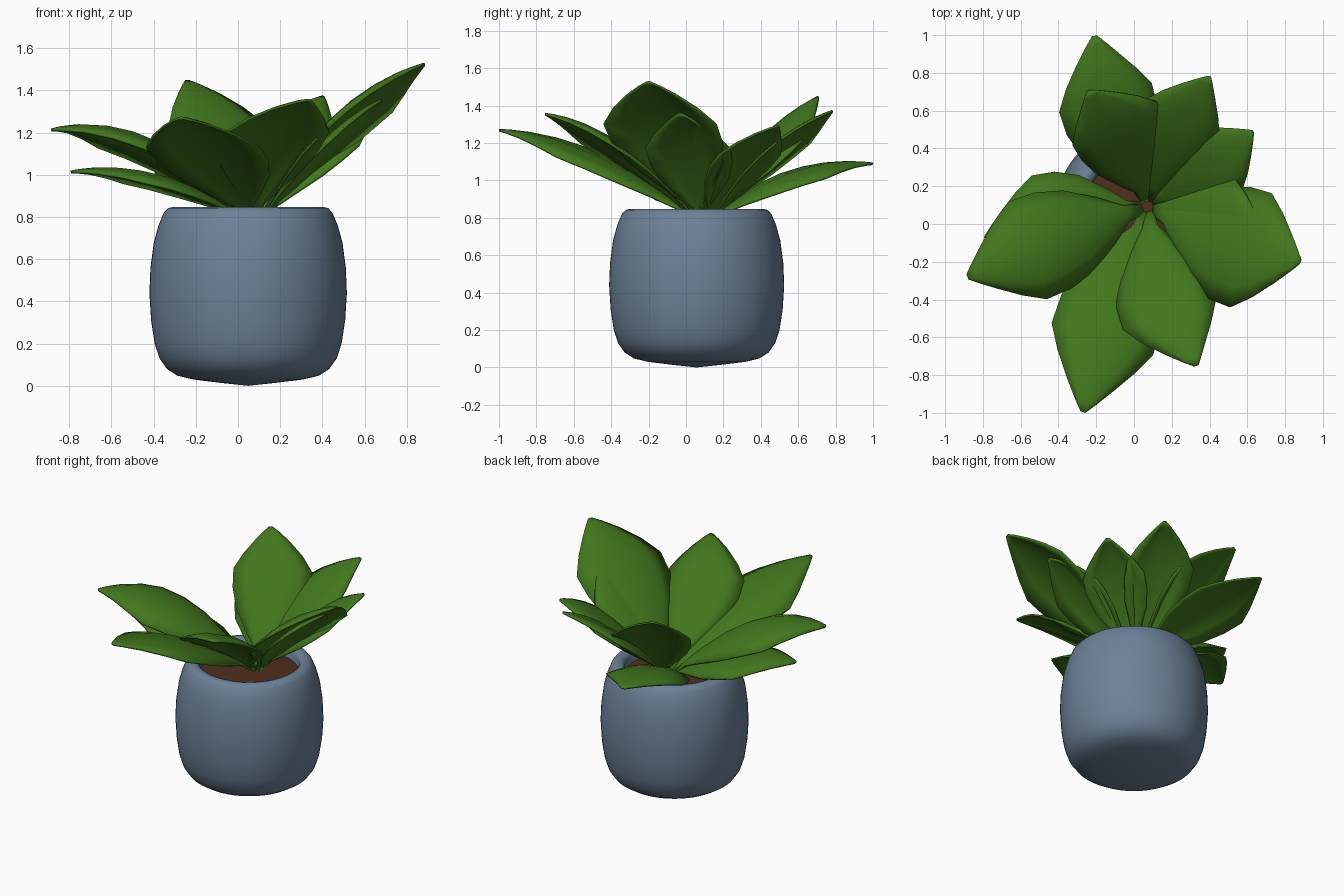
import bpy, bmesh
from math import cos, sin, pi
from mathutils import Vector

if "Cube" in bpy.data.objects:
    bpy.data.objects.remove(bpy.data.objects["Cube"])

CX, CY = 0.048, 0.057          # pot axis


def material(name, rgb):
    m = bpy.data.materials.new(name)
    m.diffuse_color = (*rgb, 1)
    m.use_nodes = True
    m.node_tree.nodes["Principled BSDF"].inputs["Base Color"].default_value = m.diffuse_color
    return m


POT = material("glaze", (0.15, 0.22, 0.31))
SOIL = material("soil", (0.08, 0.027, 0.012))
LEAF = material("leaf_green", (0.053, 0.185, 0.012))


def finish(name, bm, mat, angle):
    me = bpy.data.meshes.new(name)
    bm.normal_update()
    bm.to_mesh(me)
    bm.free()
    me.materials.append(mat)
    ob = bpy.data.objects.new(name, me)
    bpy.context.collection.objects.link(ob)
    bpy.ops.object.select_all(action='DESELECT')
    bpy.context.view_layer.objects.active = ob
    ob.select_set(True)
    bpy.ops.object.shade_smooth_by_angle(angle=angle)
    return ob


def lathe(name, profile, mat, n=64):
    """Spin (radius, z) points around the pot axis; r = 0 ends close to a point."""
    bm = bmesh.new()
    rings = []
    for r, z in profile:
        count = n if r > 0 else 1
        rings.append([bm.verts.new((CX + r * cos(2 * pi * i / n), CY + r * sin(2 * pi * i / n), z))
                      for i in range(count)])
    for a, b in zip(rings, rings[1:]):
        for i in range(n):
            j = (i + 1) % n
            quad = [a[i % len(a)], a[j % len(a)], b[j % len(b)], b[i % len(b)]]
            bm.faces.new(list(dict.fromkeys(quad)))
    bmesh.ops.recalc_face_normals(bm, faces=bm.faces)
    return finish(name, bm, mat, 0.9)


# Pot: rounded outside, rolled rim, inner wall down below the soil
lathe("pot", [(0, 0.0), (0.13, 0.014), (0.26, 0.03), (0.335, 0.048), (0.385, 0.08), (0.42, 0.13),
              (0.443, 0.2), (0.46, 0.31), (0.468, 0.44), (0.463, 0.56), (0.447, 0.68),
              (0.425, 0.76), (0.40, 0.82), (0.38, 0.842), (0.355, 0.848), (0.33, 0.842),
              (0.315, 0.82), (0.31, 0.72)], POT)
# Soil: slightly mounded disc
lathe("soil", [(0.315, 0.765), (0.2, 0.775), (0, 0.785)], SOIL, 32)

# Leaf outline: (distance along the leaf, fraction of the half width)
OUTLINE = [(0, .09), (.1, .16), (.2, .47), (.34, .82), (.48, .98), (.62, 1.0),
           (.74, .75), (.86, .44), (.95, .19), (1, .04)]


def leaf(name, tip, half, arch, bow, droop):
    """Arched blade from the middle of the soil to the tip, edges drooping from the midrib."""
    tip = Vector(tip)
    base = Vector((0.075, 0.095, 0.765))
    out = Vector((tip.x - base.x, tip.y - base.y, 0)).normalized()
    base += out * 0.02
    axis = tip - base
    side = Vector((out.y, -out.x, 0))
    up = side.cross(axis.normalized())
    bm = bmesh.new()
    rows = []
    for t, w in OUTLINE:
        lift = 4 * t * (1 - t)
        mid = base + axis * t + Vector((0, 0, arch * lift)) + side * bow * lift
        row = []
        for u in (-1, -.66, -.33, 0, .33, .66, 1):
            groove = 0.012 * w if u == 0 else 0
            row.append(bm.verts.new(mid + side * (u * half * w)
                                    - up * (droop * half * w * abs(u) ** 1.7 + groove)))
        rows.append(row)
    for a, b in zip(rows, rows[1:]):
        for i in range(6):
            bm.faces.new((a[i], a[i + 1], b[i + 1], b[i]))
    ob = finish(name, bm, LEAF, 1.0)
    mod = ob.modifiers.new("thickness", 'SOLIDIFY')
    mod.thickness = 0.012
    mod.offset = 0


# Leaves: tip, half width, arch, sideways bow, edge droop
LEAVES = [
    ("leaf_back_low", (-0.21, 0.995, 1.09), .255, .12, -.045, .28),
    ("leaf_back_high", (-0.24, 0.705, 1.445), .25, .10, .045, .22),
    ("leaf_back_right", (0.40, 0.78, 1.37), .215, .10, -.04, .22),
    ("leaf_right_back", (0.63, 0.49, 1.29), .20, .09, .02, .22),
    ("leaf_right_high", (0.88, -0.20, 1.525), .32, .13, .035, .25),
    ("leaf_right_low", (0.68, -0.03, 1.355), .23, .08, 0, .22),
    ("leaf_front_right", (0.33, -0.75, 1.355), .255, .13, .065, .25),
    ("leaf_front_left", (-0.27, -0.995, 1.27), .28, .12, .02, .25),
    ("leaf_left_high", (-0.88, -0.28, 1.215), .275, .18, .015, .33),
    ("leaf_left_low", (-0.79, -0.08, 1.015), .26, .11, .02, .25),
]
for spec in LEAVES:
    leaf(*spec)
